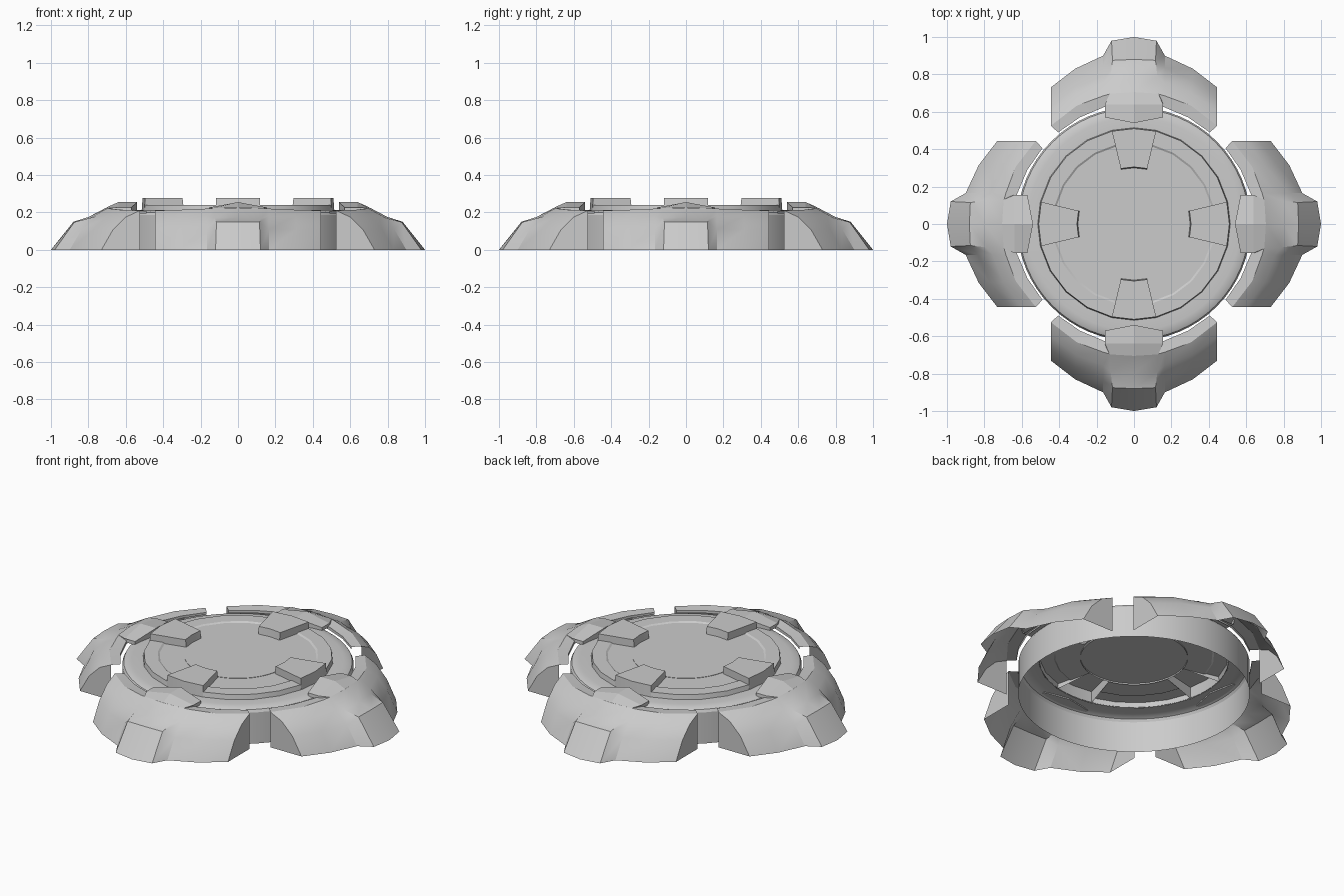
import bpy, bmesh
from math import sin, cos, radians, tau, pi

if "Cube" in bpy.data.objects:
    bpy.data.objects.remove(bpy.data.objects["Cube"])


def make(name, verts, faces, rot=0.0, smooth=25):
    bm = bmesh.new()
    vs = [bm.verts.new(v) for v in verts]
    for f in faces:
        bm.faces.new([vs[i] for i in f])
    bmesh.ops.remove_doubles(bm, verts=bm.verts, dist=0.0005)
    bmesh.ops.recalc_face_normals(bm, faces=bm.faces)
    # open shells: make sure the upper surface faces up
    if sum(f.normal.z * f.calc_area() for f in bm.faces) < 0:
        bmesh.ops.reverse_faces(bm, faces=bm.faces)
    me = bpy.data.meshes.new(name)
    bm.to_mesh(me)
    bm.free()
    ob = bpy.data.objects.new(name, me)
    bpy.context.collection.objects.link(ob)
    ob.rotation_euler.z = rot
    bpy.ops.object.select_all(action='DESELECT')
    ob.select_set(True)
    bpy.context.view_layer.objects.active = ob
    bpy.ops.object.shade_smooth_by_angle(angle=radians(smooth))
    return ob


def revolve(name, profile, angles, skip=lambda row, col: False, cap=False):
    n = len(angles)
    verts = [(r * cos(a), r * sin(a), z) for r, z in profile for a in angles]
    faces = [(j * n + i, j * n + (i + 1) % n, (j + 1) * n + (i + 1) % n, (j + 1) * n + i)
             for j in range(len(profile) - 1) for i in range(n) if not skip(j, i)]
    if cap:
        faces.append([(len(profile) - 1) * n + i for i in range(n)])
    return make(name, verts, faces)


# Round open-bottomed drum with softened rim
fine = [tau * i / 64 for i in range(64)]
revolve("drum_wall", [(.625, 0), (.625, .185), (.617, .2), (.6, .208), (.57, .212), (.51, .212)], fine)

# Raised plate, with openings where the four pads sit
PAD = 13.4
steps = (-PAD, 0, PAD, PAD + 15.8, 45 + 0, 60.8)
coarse = [radians(q * 90 + s) for q in range(4) for s in steps]
revolve("raised_plate", [(.515, .21), (.51, .24), (.435, .24), (.425, .234), (.30, .234), (.285, .234)],
        coarse, skip=lambda j, i: j < 4 and i % 6 < 2)
revolve("centre_disc", [(.29, .225), (.29, .236)], fine, cap=True)

# Four raised pads, hollow underneath
for k in range(4):
    a3 = [radians(-PAD), 0, radians(PAD)]
    prof = [(.515, .21), (.51, .278), (.305, .278), (.30, .234)]
    verts = [(r * cos(a), r * sin(a), z) for r, z in prof for a in a3]
    faces = [(j * 3 + i, j * 3 + i + 1, j * 3 + i + 4, j * 3 + i + 3) for j in range(3) for i in range(2)]
    faces += [(0, 3, 6, 9), (2, 5, 8, 11)]
    make(f"pad_{k + 1}", verts, faces, k * pi / 2)

# Armour section columns from the centre outwards: inner lip, lip, ridge, shoulder, knee, foot
half = [
    [(0, .645, .195), (0, .645, .215), (0, .705, .225), (0, .80, .175), (0, .88, .15), (0, 1.0, 0)],
    [(.12, .635, .195), (.12, .635, .215), (.13, .695, .223), (.125, .79, .17), (.115, .875, .148), (.12, .98, 0)],
    [(.16, .625, .195), (.16, .625, .213), (.165, .685, .22), (.165, .755, .18), (.165, .835, .11), (.165, .9, 0)],
    [(.29, .57, .195), (.29, .57, .21), (.305, .633, .214), (.31, .70, .18), (.312, .77, .11), (.315, .83, 0)],
    [(.405, .49, .195), (.405, .49, .208), (.445, .525, .21), (.445, .60, .175), (.445, .67, .105), (.445, .73, 0)],
]


def mirrored(cols):
    return [[(-x, y, z) for x, y, z in c] for c in reversed(cols[1:])] + cols


def skin(cols):
    m = len(cols[0])
    verts = [p for c in cols for p in c]
    faces = [(c * m + r, c * m + r + 1, (c + 1) * m + r + 1, (c + 1) * m + r)
             for c in range(len(cols) - 1) for r in range(m - 1)]
    return verts, faces


tab_half = [
    [(0, .54, .205), (0, .54, .255), (0, .64, .255), (0, .705, .226)],
    [(.155, .57, .205), (.155, .57, .226), (.155, .64, .226), (.13, .697, .224)],
]

for k in range(4):
    # Curved armour shell with central buttress and closed ends
    verts, faces = skin(mirrored(half))
    last = len(verts) - 6
    for base, sx in ((0, -1), (last, 1)):
        verts.append((sx * .445, .525, 0))
        faces.append([base + 2, base + 3, base + 4, base + 5, len(verts) - 1])
    make(f"armour_{k + 1}", verts, faces, k * pi / 2)

    # Peaked clamp reaching over the drum rim
    verts, faces = skin(mirrored(tab_half))
    for base, sx in ((0, -1), (8, 1)):
        verts.append((sx * .155, .65, .205))
        faces.append([base, base + 1, base + 2, base + 3, len(verts) - 1])
    faces.append([0, 4, 8, len(verts) - 1, len(verts) - 2])
    make(f"clamp_{k + 1}", verts, faces, k * pi / 2, smooth=12)
